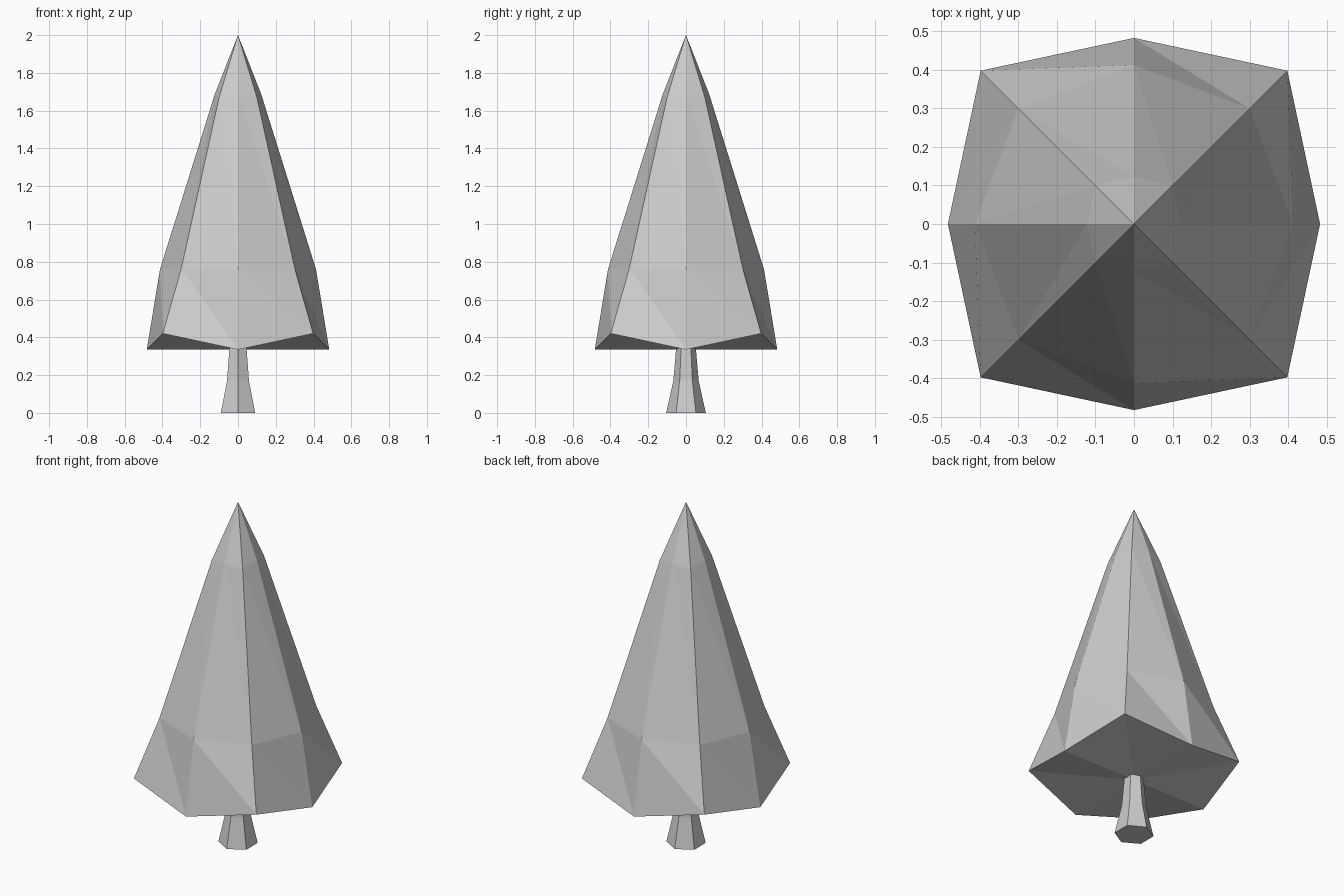
import bpy, bmesh, math

cube = bpy.data.objects.get("Cube")
if cube:
    bpy.data.objects.remove(cube, do_unlink=True)

GREY = (0.6, 0.6, 0.6, 1.0)
mat = bpy.data.materials.new("plain grey")
mat.use_nodes = True
mat.diffuse_color = GREY
mat.node_tree.nodes["Principled BSDF"].inputs["Base Color"].default_value = GREY


def add_ring(bm, points):
    return [bm.verts.new(p) for p in points]


def bridge(bm, low, high):
    """Join two equal rings with triangles that all lean the same way."""
    n = len(low)
    for i in range(n):
        j = (i + 1) % n
        bm.faces.new((low[i], low[j], high[i]))
        bm.faces.new((low[j], high[j], high[i]))


def fan(bm, ring, z):
    """Close a ring with triangles meeting at a point on the axis."""
    tip = bm.verts.new((0, 0, z))
    for a, b in zip(ring, ring[1:] + ring[:1]):
        bm.faces.new((a, b, tip))


def finish(bm, name):
    bmesh.ops.recalc_face_normals(bm, faces=bm.faces)
    mesh = bpy.data.meshes.new(name)
    bm.to_mesh(mesh)
    bm.free()
    mesh.materials.append(mat)
    obj = bpy.data.objects.new(name, mesh)
    bpy.context.collection.objects.link(obj)
    return obj


def crown_ring(side, side_z, corner, corner_z):
    """Eight points: side points on the axes, corner points on the diagonals."""
    points = []
    for i in range(8):
        a = i * math.pi / 4
        r, z = (corner * math.sqrt(2), corner_z) if i % 2 else (side, side_z)
        points.append((r * math.cos(a), r * math.sin(a), z))
    return points


# Crown: three eight-sided rings, pointed tip, folded underside
bm = bmesh.new()
rings = [add_ring(bm, crown_ring(*r)) for r in (
    (0.483, 0.335, 0.398, 0.42),
    (0.413, 0.76, 0.30, 0.765),
    (0.122, 1.69, 0.10, 1.67))]
for low, high in zip(rings, rings[1:]):
    bridge(bm, low, high)
fan(bm, rings[-1], 2.0)
fan(bm, rings[0], 0.337)
finish(bm, "tree_crown")

# Trunk: flared six-sided post
bm = bmesh.new()
rings = []
for radius, z in ((0.105, 0), (0.067, 0.17), (0.052, 0.345)):
    angles = [math.pi / 2 + i * math.pi / 3 for i in range(6)]
    rings.append(add_ring(bm, [(radius * math.cos(a), radius * math.sin(a), z)
                               for a in angles]))
for low, high in zip(rings, rings[1:]):
    bridge(bm, low, high)
bm.faces.new(rings[0])
bm.faces.new(rings[-1])
finish(bm, "tree_trunk")
